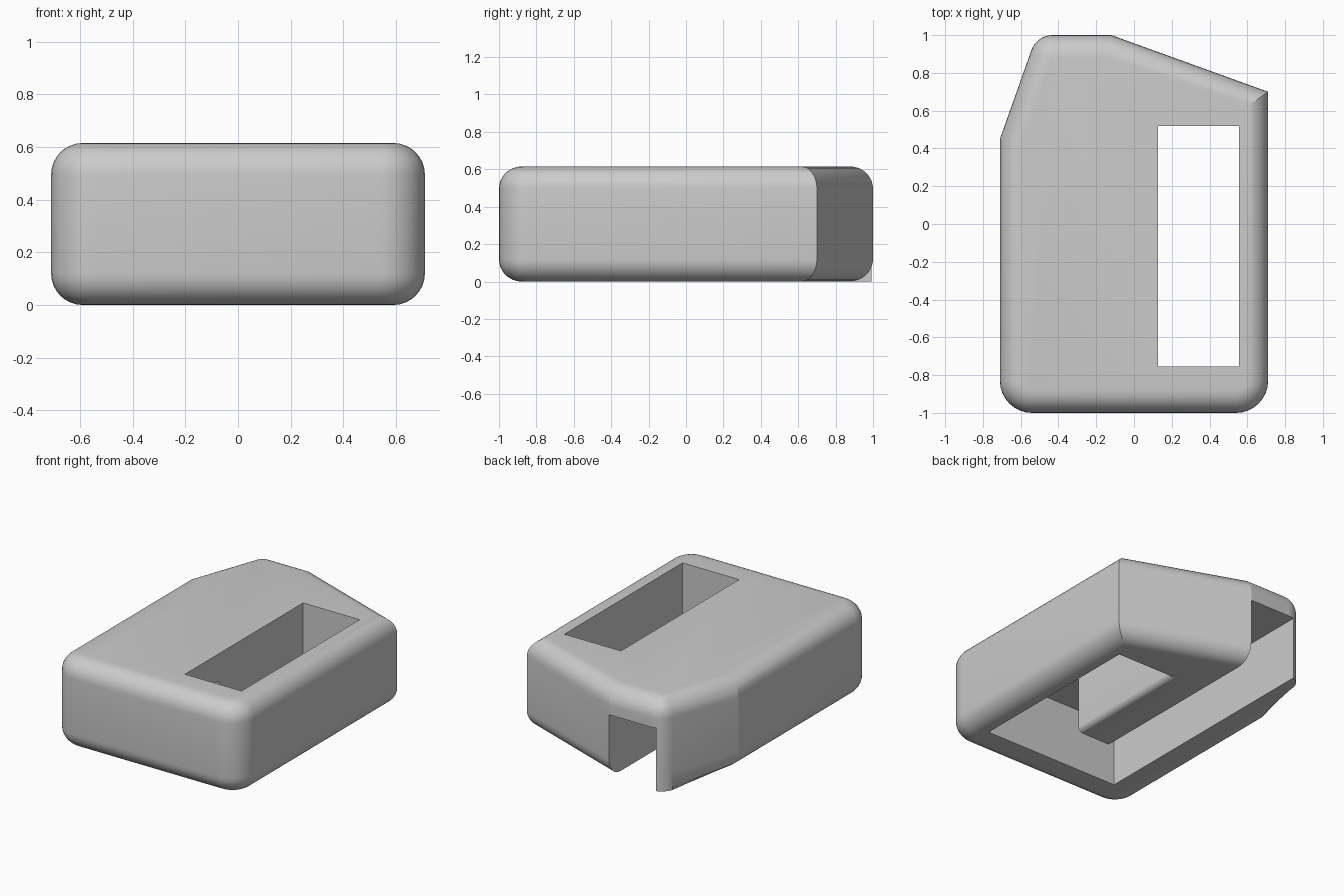
import bpy, bmesh
from math import sin, cos, pi, atan2
from mathutils import Vector

cube = bpy.data.objects.get("Cube")
if cube:
    bpy.data.objects.remove(cube, do_unlink=True)

grey = bpy.data.materials.new("plain grey")
grey.use_nodes = True
colour = (0.6, 0.6, 0.6, 1)
grey.diffuse_color = colour
grey.node_tree.nodes["Principled BSDF"].inputs["Base Color"].default_value = colour

HEIGHT, EDGE = 0.615, 0.12
# Plan corners, counter-clockwise: x, y, corner radius
PLAN = [(-0.71, -1, 0.17), (0.71, -1, 0.17), (0.71, 0.7, 0),
        (-0.12, 1, 0), (-0.515, 1, 0.12), (-0.71, 0.45, 0)]
BACK_LEFT = 4


def outline(inset, sharp_corner=None):
    """Plan outline moved inwards, except at one corner if given."""
    points = []
    for i, (x, y, radius) in enumerate(PLAN):
        d = 0 if i == sharp_corner else inset
        p = Vector((x, y))
        a = (p - Vector(PLAN[i - 1][:2])).normalized()
        b = (Vector(PLAN[(i + 1) % len(PLAN)][:2]) - p).normalized()
        na, nb = Vector((a.y, -a.x)), Vector((b.y, -b.x))
        mitre = (na + nb) / (1 + na.dot(nb))
        if not radius:
            points.append(p - mitre * d)
            continue
        r = max(radius - d, 0.004)
        centre = p - mitre * (d + r)
        start = atan2(na.y, na.x)
        turn = na.angle(nb)
        for k in range(9):
            t = start + turn * k / 8
            points.append(centre + Vector((cos(t), sin(t))) * r)
    return points


def rim(radius, steps=8):
    """Quarter round as (inset, height) pairs, from the base up."""
    angles = [pi / 2 * k / steps for k in range(steps + 1)]
    return [(radius * (1 - sin(t)), radius * (1 - cos(t))) for t in angles]


def loft(name, rings):
    """Closed solid through rings of (points, z)."""
    bm = bmesh.new()
    loops = [[bm.verts.new((p[0], p[1], z)) for p in pts] for pts, z in rings]
    for low, high in zip(loops, loops[1:]):
        for i in range(len(low)):
            j = (i + 1) % len(low)
            bm.faces.new((low[i], low[j], high[j], high[i]))
    bm.faces.new(loops[0][::-1])
    bm.faces.new(loops[-1])
    bmesh.ops.recalc_face_normals(bm, faces=bm.faces)
    mesh = bpy.data.meshes.new(name)
    bm.to_mesh(mesh)
    bm.free()
    mesh.materials.append(grey)
    obj = bpy.data.objects.new(name, mesh)
    bpy.context.collection.objects.link(obj)
    return obj


# Body with rounded rims; the lower one fades out at the back left corner
rings = [(outline(d, BACK_LEFT), z) for d, z in rim(EDGE)]
rings += [(outline(d), HEIGHT - z) for d, z in reversed(rim(EDGE))]
body = loft("body", rings)


# Slot through the top, its inner lower edge rounded
def slot_plan(flare):
    left = 0.128 - flare
    return [(left, -0.755), (0.555, -0.755), (0.555, 0.518), (left, 0.518)]


ROUND = 0.04
slot_rings = [(slot_plan(ROUND), -0.1)]
slot_rings += [(slot_plan(d), z) for d, z in rim(ROUND, 5)]
slot_rings += [(slot_plan(0), 0.8)]

# Angled channel open below and at the back
channel_plan = [(-0.47, -0.755), (0.555, -0.755), (0.555, -0.39),
                (-0.12, -0.39), (-0.12, 1.2), (-0.47, 1.2)]
cutters = [loft("slot_cutter", slot_rings),
           loft("channel_cutter", [(channel_plan, -0.1), (channel_plan, 0.43)])]
bpy.context.view_layer.objects.active = body
for cutter in cutters:
    cutter.hide_render = True
    mod = body.modifiers.new(cutter.name, "BOOLEAN")
    mod.operation, mod.solver, mod.object = "DIFFERENCE", "EXACT", cutter
    bpy.ops.object.modifier_apply(modifier=mod.name)
    bpy.data.objects.remove(cutter, do_unlink=True)

bpy.ops.object.select_all(action="DESELECT")
body.select_set(True)
bpy.ops.object.shade_smooth_by_angle(angle=pi / 11)
